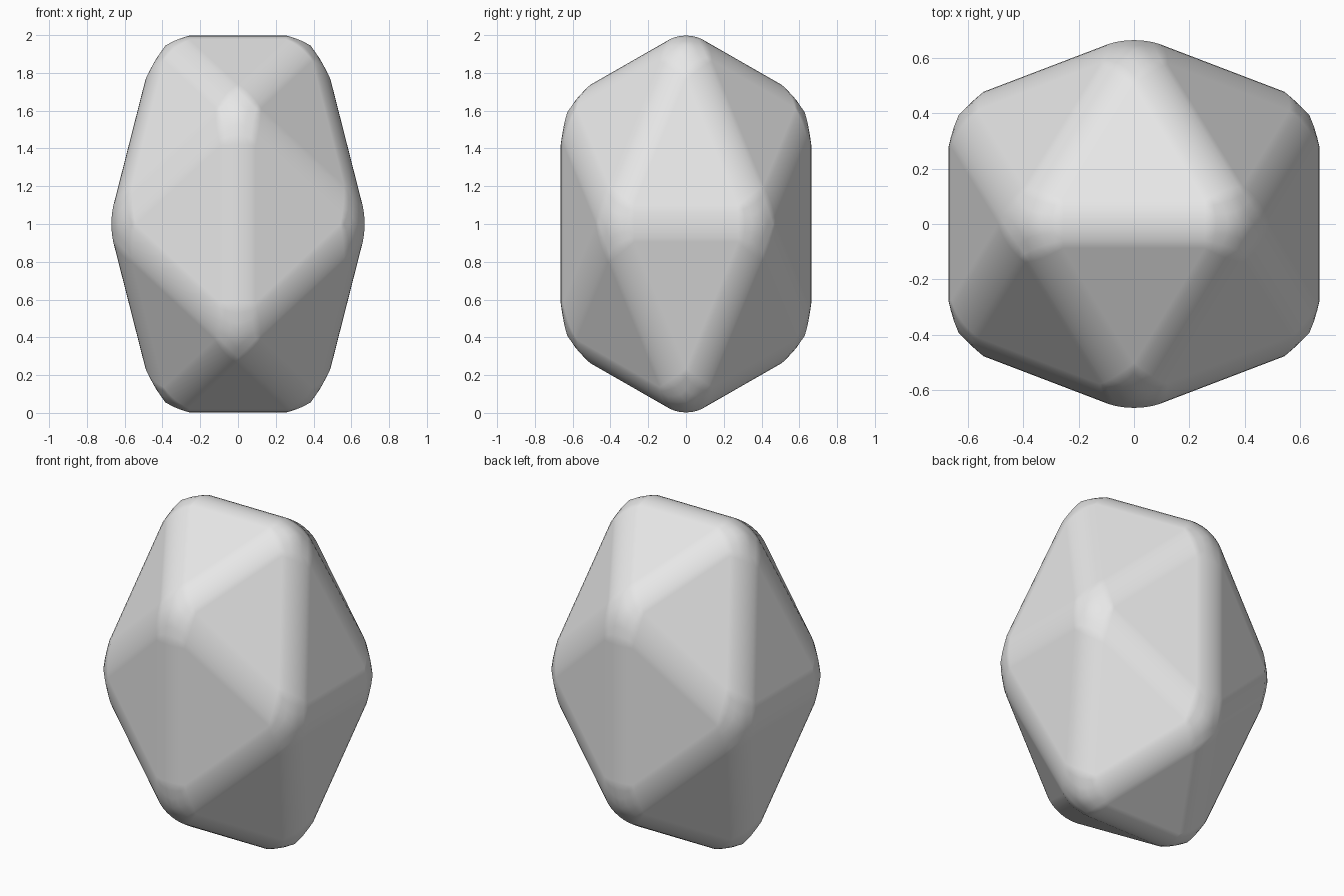
import bpy
import bmesh

if "Cube" in bpy.data.objects:
    bpy.data.objects.remove(bpy.data.objects["Cube"], do_unlink=True)

# Plain grey surface
grey = bpy.data.materials.new("light_grey")
grey.use_nodes = True
grey.diffuse_color = (0.8, 0.8, 0.8, 1)
grey.node_tree.nodes["Principled BSDF"].inputs["Base Color"].default_value = (0.8, 0.8, 0.8, 1)

# Icosahedron corners from three crossed golden rectangles, stretched upward
SIZE = 0.4231
STRETCH = 1.5
GOLDEN = (1 + 5 ** 0.5) / 2

bm = bmesh.new()
for a in (-1, 1):
    for b in (-GOLDEN, GOLDEN):
        for x, y, z in ((a, 0, b), (0, b, a), (b, a, 0)):
            bm.verts.new((x * SIZE, y * SIZE, 1 + z * SIZE * STRETCH))
bmesh.ops.convex_hull(bm, input=bm.verts[:])
bmesh.ops.recalc_face_normals(bm, faces=bm.faces[:])

mesh = bpy.data.meshes.new("rounded_stone")
bm.to_mesh(mesh)
bm.free()
mesh.materials.append(grey)
mesh.shade_smooth()

stone = bpy.data.objects.new("rounded_stone", mesh)
bpy.context.collection.objects.link(stone)

# Round every edge and corner
bevel = stone.modifiers.new("round_edges", "BEVEL")
bevel.limit_method = "NONE"
bevel.offset_type = "OFFSET"
bevel.width = 0.1
bevel.segments = 6
bevel.profile = 0.5
bevel.harden_normals = True
